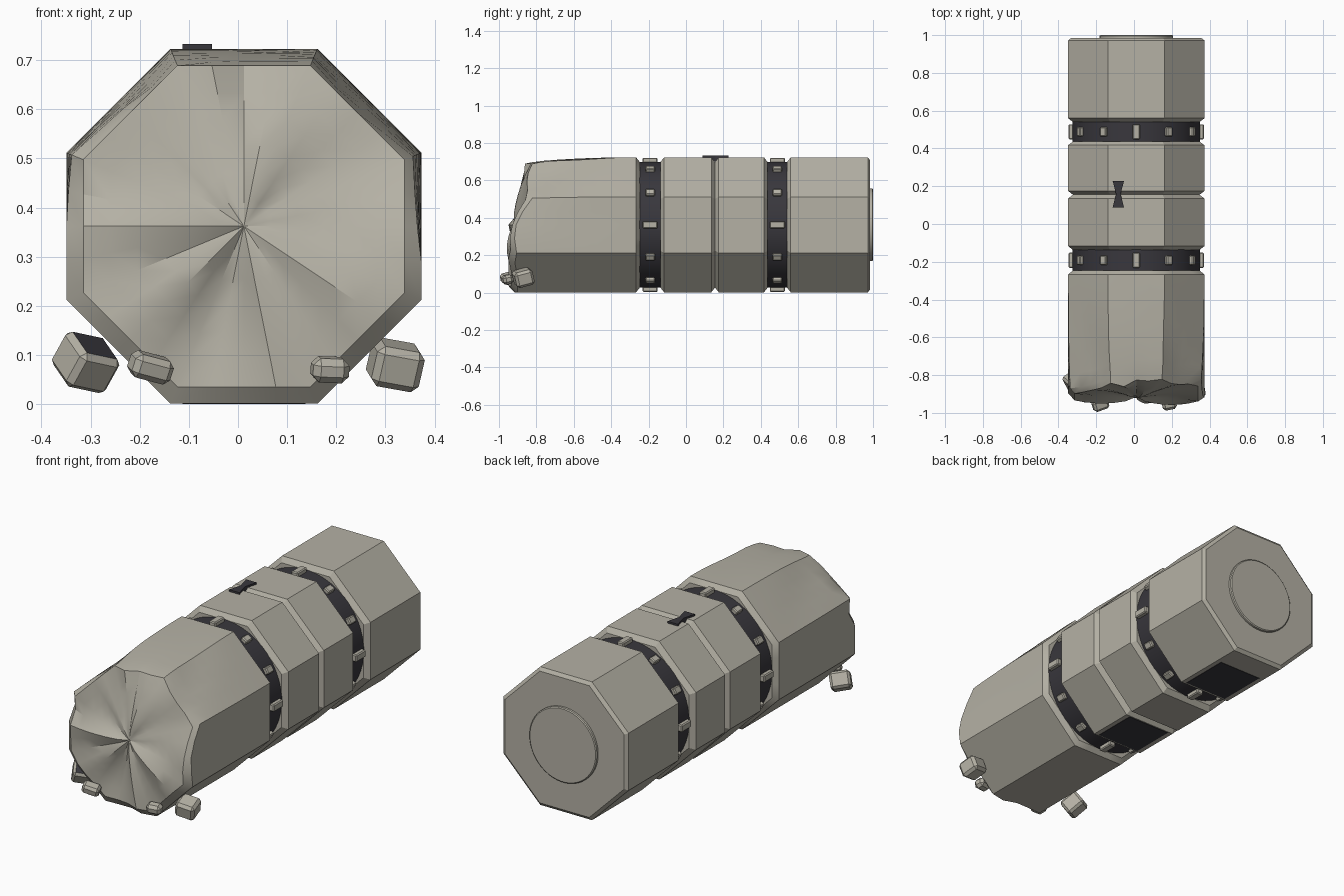
import bpy, bmesh, math, random
from math import sin, cos, pi, radians
from mathutils import Vector, Matrix, Euler

random.seed(4)
if "Cube" in bpy.data.objects:
    bpy.data.objects.remove(bpy.data.objects["Cube"])

CX, CZ, APO = 0.012, 0.362, 0.361
SEG = 32


def material(name, rgb):
    m = bpy.data.materials.new(name)
    m.use_nodes = True
    m.diffuse_color = (*rgb, 1)
    m.node_tree.nodes["Principled BSDF"].inputs["Base Color"].default_value = (*rgb, 1)
    return m


STONE = material("weathered stone", (0.46, 0.44, 0.375))
IRON = material("dark iron", (0.04, 0.038, 0.046))


def finish(bm, name, *mats, smooth=None):
    bmesh.ops.recalc_face_normals(bm, faces=bm.faces)
    me = bpy.data.meshes.new(name)
    bm.to_mesh(me)
    bm.free()
    for m in mats:
        me.materials.append(m)
    ob = bpy.data.objects.new(name, me)
    bpy.context.collection.objects.link(ob)
    if smooth:
        bpy.ops.object.select_all(action='DESELECT')
        ob.select_set(True)
        bpy.context.view_layer.objects.active = ob
        bpy.ops.object.shade_smooth_by_angle(angle=radians(smooth))
    return ob


def lathe(name, profile, sides, mat, smooth=None):
    """Closed solid along y from (radius, y) pairs."""
    bm = bmesh.new()
    rings = []
    for r, y in profile:
        angles = [2 * pi * (i + 0.5) / sides for i in range(sides)]
        rings.append([bm.verts.new((CX + r * cos(a), y, CZ + r * sin(a))) for a in angles])
    for a, b in zip(rings, rings[1:]):
        for i in range(sides):
            j = (i + 1) % sides
            bm.faces.new((a[i], a[j], b[j], b[i]))
    bm.faces.new(rings[0])
    bm.faces.new(rings[-1])
    return finish(bm, name, mat, smooth=smooth)


def drum(name, y0, y1, c0=0.02, c1=0.02):
    k = 1 / cos(pi / 8)
    lathe(name, [((APO - 1.3 * c0) * k, y0), (APO * k, y0 + c0),
                 (APO * k, y1 - c1), ((APO - 1.3 * c1) * k, y1)], 8, STONE)


def box(name, size, matrix, mat, bevel=0.005):
    bm = bmesh.new()
    bmesh.ops.create_cube(bm, size=1, matrix=Matrix.Diagonal((*size, 1)))
    bmesh.ops.bevel(bm, geom=bm.edges[:], offset=bevel, segments=1, affect='EDGES')
    bmesh.ops.transform(bm, matrix=matrix, verts=bm.verts)
    return finish(bm, name, mat)


# Octagonal stone drums and the round end plate
drum("rear_drum", 0.54, 0.985, c1=0.013)
drum("middle_drum_rear", 0.155, 0.437)
drum("middle_drum_front", -0.137, 0.155)
lathe("end_disc", [(0.195, 0.97), (0.195, 0.996), (0.19, 1.0)], 48, STONE, 30)

# Iron bands with twelve stone studs each, every third one larger
for label, y in (("front", -0.192), ("rear", 0.488)):
    lathe(label + "_iron_band", [(0.337, y - 0.06), (0.337, y + 0.06)], 48, IRON, 30)
    for i in range(12):
        big = i % 3 == 0
        size = (0.035, 0.08, 0.038) if big else (0.03, 0.05, 0.036)
        a = i * pi / 6
        place = (Matrix.Translation((CX, y, CZ)) @ Matrix.Rotation(-a, 4, 'Y')
                 @ Matrix.Translation((0.341, 0, 0)))
        box(f"{label}_band_stud_{i}", size, place, STONE)

# Butterfly clamp across the joint on top
bm = bmesh.new()
outline = [(-0.03, -0.07), (0.03, -0.07), (0.012, 0), (0.03, 0.07), (-0.03, 0.07), (-0.012, 0)]
base = bm.faces.new([bm.verts.new((x - 0.083, y + 0.158, 0.70)) for x, y in outline])
ext = bmesh.ops.extrude_face_region(bm, geom=[base])
bmesh.ops.translate(bm, vec=(0, 0, 0.033),
                    verts=[v for v in ext["geom"] if isinstance(v, bmesh.types.BMVert)])
finish(bm, "butterfly_clamp", IRON)

# Iron plates under the drums
for label, y0, y1 in (("front", -0.11, 0.13), ("rear", 0.57, 0.84)):
    place = Matrix.Translation((CX, (y0 + y1) / 2, 0.002))
    box(label + "_base_plate", (0.25, y1 - y0, 0.004), place, IRON, 0.001)


# Broken front drum: ragged rim, sagging upper side, crumpled fracture face
def octagon_radius(a):
    return APO / cos((a + pi / 8) % (pi / 4) - pi / 8)


def rim_y(a, i):
    up = max(0, sin(a)) ** 0.7
    notch = 0.05 * max(0, cos(a - radians(35))) ** 12
    return -0.935 + 0.10 * up + notch + (0.015 + 0.025 * up) * random.uniform(-1, 1)


bm = bmesh.new()
angles = [2 * pi * i / SEG for i in range(SEG)]
rims = [rim_y(a, i) for i, a in enumerate(angles)]
rows = []


def add_row(radius, depth):
    row = []
    for i, a in enumerate(angles):
        r = radius(i, a)
        row.append(bm.verts.new((CX + r * cos(a), depth(i, a), CZ + r * sin(a))))
    rows.append(row)


def sag(a, t):
    up = max(0, sin(a + 0.15)) ** 0.6
    return 1 - up * (0.07 * t ** 2.2 + 0.03 * t * max(0, sin(5 * a + 4 * t)))


add_row(lambda i, a: octagon_radius(a) * 0.93, lambda i, a: -0.247)
for n in range(9):
    t = n / 8
    add_row(lambda i, a: octagon_radius(a) * sag(a, t),
            lambda i, a: -0.267 + t * (rims[i] + 0.03 + 0.267))
for s in (0.905, 0.75, 0.6, 0.45, 0.3, 0.15):
    def depth(i, a, s=s):
        fold = 0.022 * sin(3 * a + 1) + 0.014 * sin(7 * a + 2)
        return s * rims[i] + (1 - s) * -0.925 + 4 * s * (1 - s) * fold * 0.8
    add_row(lambda i, a: octagon_radius(a) * s, depth)
for a, b in zip(rows, rows[1:]):
    for i in range(SEG):
        j = (i + 1) % SEG
        bm.faces.new((a[i], a[j], b[j], b[i]))
tip = bm.verts.new((CX, -0.915, CZ))
for i in range(SEG):
    bm.faces.new((rows[-1][i], rows[-1][(i + 1) % SEG], tip))
bm.faces.new(rows[0])
finish(bm, "broken_front_drum", STONE, smooth=30)

# Fallen fragments; the largest one has a dark inner face
fragments = [
    ("large_fragment", (0.10, 0.10, 0.085), (-0.31, -0.835, 0.085), (35, 10, 35), 0.012),
    ("small_fragment_right", (0.085, 0.06, 0.05), (-0.178, -0.955, 0.075), (15, 14, 20), 0.012),
    ("small_fragment_left", (0.075, 0.055, 0.05), (0.187, -0.955, 0.07), (10, 2, 12), 0.014),
    ("left_fragment", (0.10, 0.10, 0.085), (0.32, -0.87, 0.08), (15, 10, 12), 0.014),
]
for name, size, loc, rot, bevel in fragments:
    turn = Euler([radians(v) for v in rot]).to_matrix().to_4x4()
    ob = box(name, size, Matrix.Translation(loc) @ turn, STONE, bevel)
    if name == "large_fragment":
        ob.data.materials.append(IRON)
        inner = max(ob.data.polygons, key=lambda p: p.normal.dot(Vector((1, 0, 0.6))) * p.area)
        inner.material_index = 1
